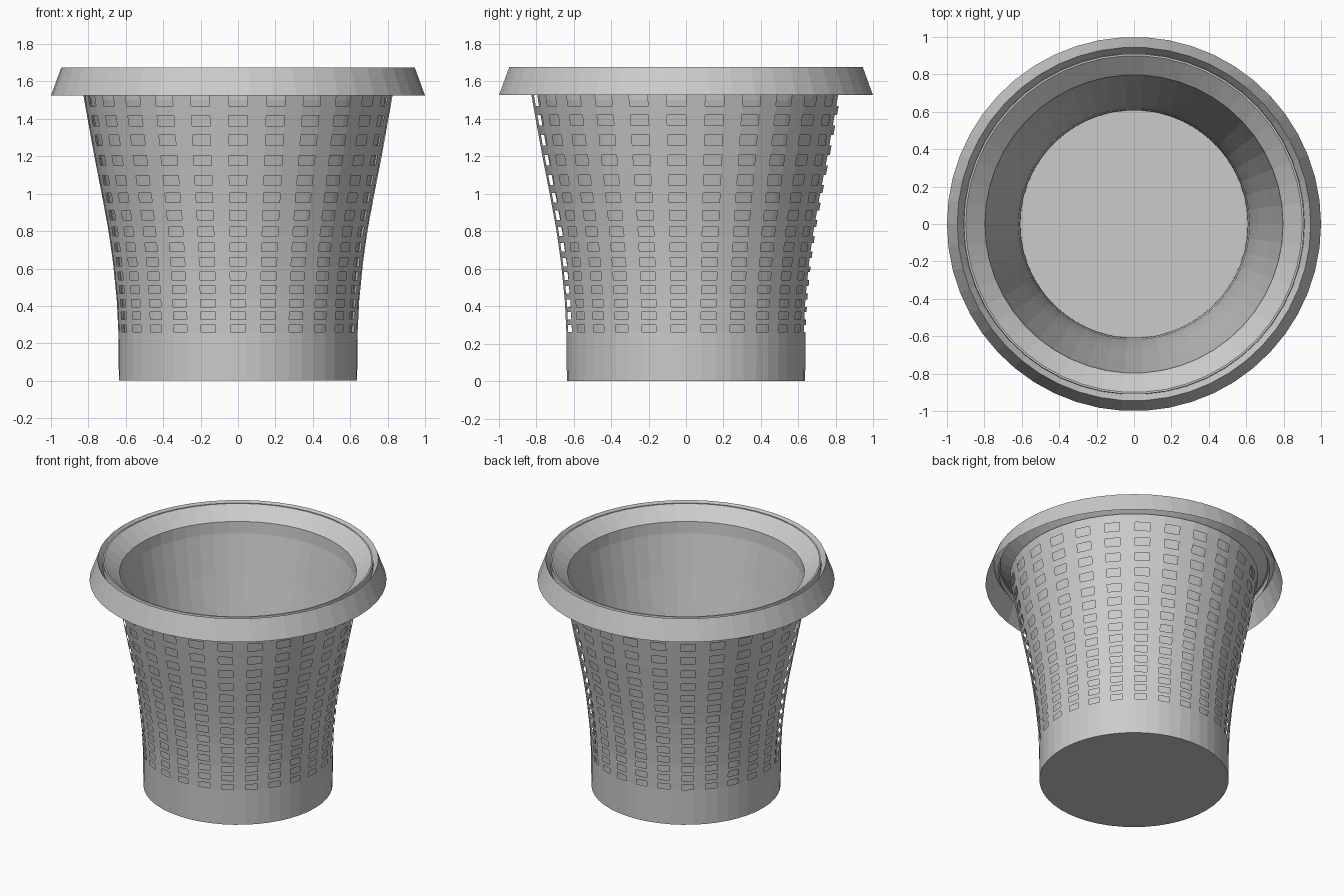
import bpy, bmesh
from math import cos, sin, radians

cube = bpy.data.objects.get("Cube")
if cube:
    bpy.data.objects.remove(cube)

SIDES = 50
STEP = 360 / SIDES

grey = bpy.data.materials.new("plain_grey")
grey.use_nodes = True
colour = (0.6, 0.6, 0.6, 1)
grey.diffuse_color = colour
grey.node_tree.nodes["Principled BSDF"].inputs["Base Color"].default_value = colour


def lathe(name, profile, cap_start=False, is_hole=None):
    """Spin (radius, z) points into a faceted surface, skipping hole faces."""
    bm = bmesh.new()
    rings = []
    for r, z in profile:
        angles = [radians(-90 + STEP * (k - 0.5)) for k in range(SIDES)]
        rings.append([bm.verts.new((r * cos(a), r * sin(a), z)) for a in angles])
    for row, (low, high) in enumerate(zip(rings, rings[1:])):
        for k in range(SIDES):
            if is_hole and is_hole(row, k):
                continue
            n = (k + 1) % SIDES
            bm.faces.new((low[k], low[n], high[n], high[k]))
    if cap_start:
        bm.faces.new(rings[0][::-1])
    mesh = bpy.data.meshes.new(name)
    bm.to_mesh(mesh)
    bm.free()
    mesh.materials.append(grey)
    obj = bpy.data.objects.new(name, mesh)
    bpy.context.collection.objects.link(obj)
    return obj


# Curved wall shared by the outer basket and the liner
WALL = [(0.637, 0), (0.639, 0.25), (0.648, 0.43), (0.668, 0.63), (0.692, 0.8),
        (0.725, 0.98), (0.768, 1.2), (0.822, 1.5), (0.836, 1.585)]


def wall_radius(z):
    for (r0, z0), (r1, z1) in zip(WALL, WALL[1:]):
        if z <= z1:
            return r0 + (r1 - r0) * (z - z0) / (z1 - z0)
    return WALL[-1][0]


# Outer basket: rows of rectangular openings that grow towards the top
row_centres = [0.28, 0.348, 0.415, 0.487, 0.56, 0.635, 0.714, 0.797,
               0.885, 0.978, 1.072, 1.178, 1.285, 1.391, 1.497]
levels = [0]
for i, centre in enumerate(row_centres):
    half = 0.019 + 0.01 * i / (len(row_centres) - 1)
    levels += [centre - half, centre + half]
levels.append(1.585)
lathe("outer_basket", [(wall_radius(z), z) for z in levels], cap_start=True,
      is_hole=lambda row, k: row % 2 == 1 and k % 2 == 0)

# Inner liner with its floor, set inside the basket with a small gap
GAP = 0.03
liner_levels = [0.03] + [z for r, z in WALL[1:-1]]
liner = [(wall_radius(z) - GAP, z) for z in liner_levels]
lathe("inner_liner", liner + [(0.797, 1.585)], cap_start=True)

# Flared collar, narrow groove and overhanging skirt
lathe("rim", [(0.836, 1.585), (0.797, 1.585), (0.9, 1.67), (0.91, 1.67),
              (0.912, 1.625), (0.945, 1.675), (1.0, 1.525)])
